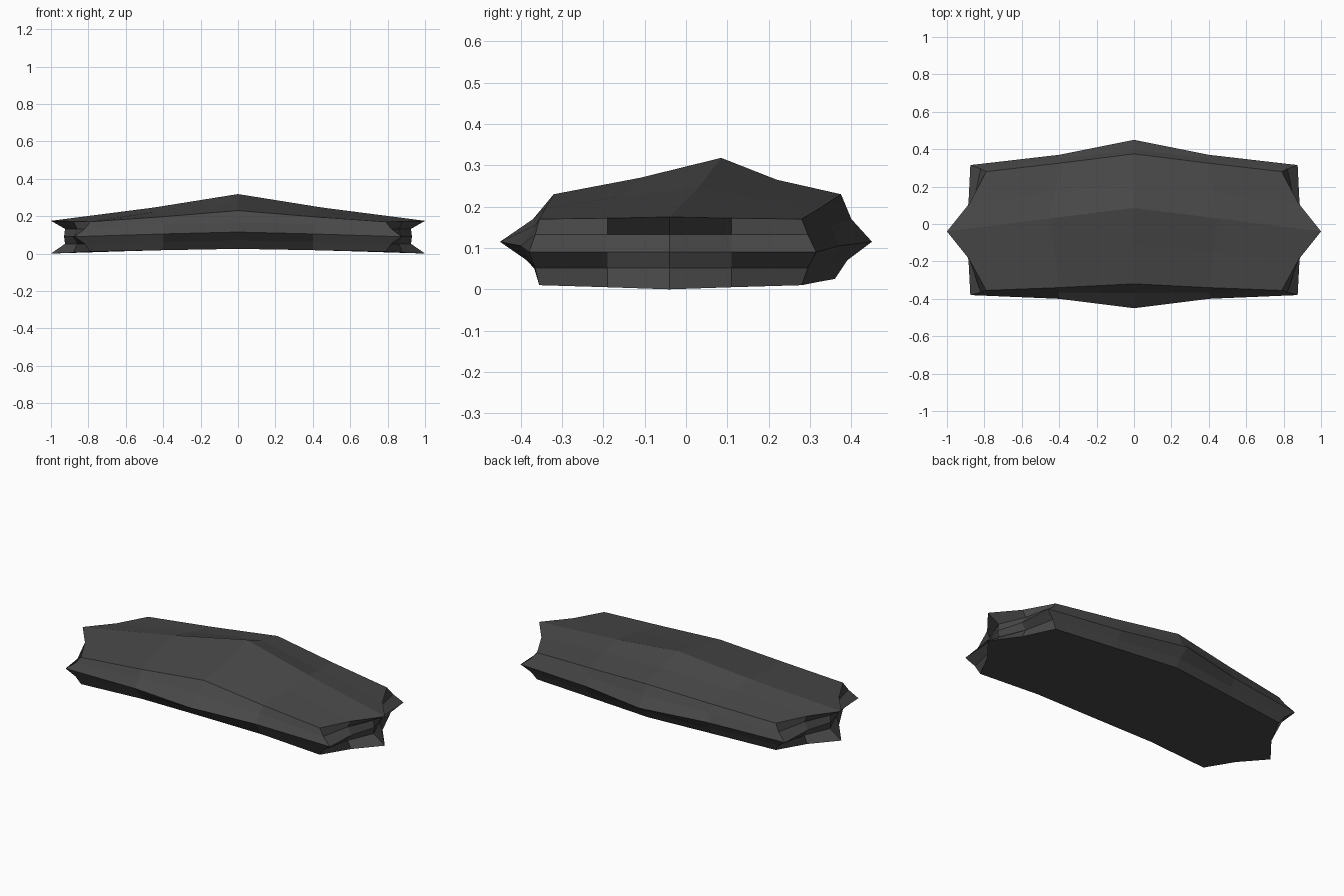
import bpy, bmesh

if "Cube" in bpy.data.objects:
    bpy.data.objects.remove(bpy.data.objects["Cube"])

# One faceted slab: a 4 x 4 x 4 grid box whose surface is pulled into points.
# Stations from the middle outwards: front y and back y per row (bottom to top),
# row heights, heights across the top, and y of the three inner columns.
STATIONS = [
    dict(f=(-.345, -.385, -.45, -.37, -.32), b=(.36, .39, .45, .40, .375),
         z=(.025, .07, .115, .17, .23), top=(.23, .27, .318, .265, .23), cols=(-.11, .085, .22)),
    dict(f=(-.335, -.37, -.40, -.365, -.34), b=(.32, .345, .37, .35, .325),
         z=(.018, .06, .105, .155, .197), top=(.197, .225, .246, .222, .197), cols=(-.15, .03, .165)),
    dict(f=(-.355, -.365, -.38, -.365, -.355), b=(.28, .295, .315, .295, .28),
         z=(.01, .052, .09, .132, .17), top=(.17, .172, .175, .172, .17), cols=(-.19, -.04, .11)),
]
# How far the end reaches in x: corner column, inner column, middle column
END_X = [(.79, .82, .875, .82, .79), (.88, .86, .885, .86, .88), (1, .925, .93, .925, 1)]


def point(i, j, k):
    s = STATIONS[abs(i - 2)]
    y = s["f"][k] if j == 0 else s["b"][k] if j == 4 else s["cols"][j - 1]
    z = s["top"][j] if k == 4 else s["z"][k]
    inner = 2 - abs(j - 2)
    if k == 0 and abs(i - 2) == 2:
        z -= .005 * inner                      # end points touch the ground
    x = (0, .4 + .025 * inner, END_X[inner][k])[abs(i - 2)]
    return (x if i > 2 else -x, y, z)


bm = bmesh.new()
cache = {}


def vert(c):
    if c not in cache:
        cache[c] = bm.verts.new(point(*c))
    return cache[c]


# Six sides of the grid
for axis in range(3):
    for side in (0, 4):
        for a in range(4):
            for b in range(4):
                quad = []
                for da, db in ((0, 0), (1, 0), (1, 1), (0, 1)):
                    c = [a + da, b + db]
                    c.insert(axis, side)
                    quad.append(vert(tuple(c)))
                bm.faces.new(quad)
bmesh.ops.recalc_face_normals(bm, faces=bm.faces)

mesh = bpy.data.meshes.new("slab")
bm.to_mesh(mesh)
bm.free()
mat = bpy.data.materials.new("dark grey")
mat.diffuse_color = (.065, .065, .065, 1)
mat.use_nodes = True
mat.node_tree.nodes["Principled BSDF"].inputs["Base Color"].default_value = mat.diffuse_color
mesh.materials.append(mat)
bpy.context.collection.objects.link(bpy.data.objects.new("slab", mesh))
